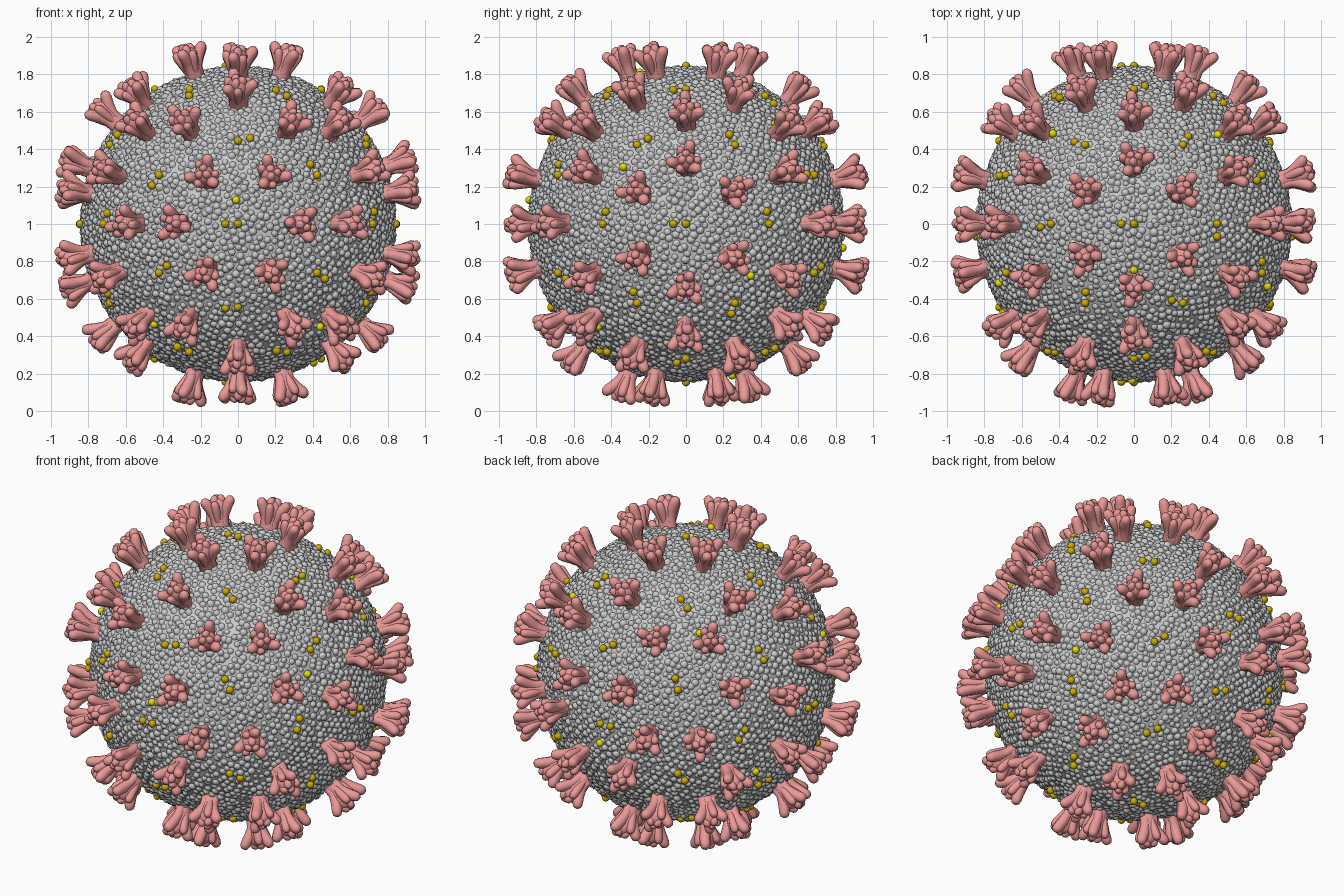
import bpy, bmesh, math, random
from mathutils import Vector, Matrix

if "Cube" in bpy.data.objects:
    bpy.data.objects.remove(bpy.data.objects["Cube"])

random.seed(4)
PHI = (1 + 5 ** 0.5) / 2
CENTRE = Vector((0, 0, 1))


def material(name, rgb):
    m = bpy.data.materials.new(name)
    m.diffuse_color = (*rgb, 1)
    m.use_nodes = True
    m.node_tree.nodes["Principled BSDF"].inputs["Base Color"].default_value = m.diffuse_color
    return m


def add_object(name, mesh, mat=None):
    if mat and not mesh.materials:
        mesh.materials.append(mat)
    ob = bpy.data.objects.new(name, mesh)
    bpy.context.collection.objects.link(ob)
    return ob


def mesh_from(name, verts, faces):
    me = bpy.data.meshes.new(name)
    me.from_pydata(verts, [], faces)
    me.shade_smooth()
    return me


def turn(direction, spin):
    return direction.to_track_quat('Z', 'Y').to_matrix() @ Matrix.Rotation(spin, 3, 'Z')


def tube(verts, faces, rings, n, angle=0.0):
    """Loft circles (radial offset, height, radius, tilt) turned to an angle."""
    start = len(verts)
    rot = Matrix.Rotation(angle, 3, 'Z')
    for off, h, r, tilt in rings:
        for k in range(n):
            a = math.tau * k / n
            p = Vector((r * math.cos(a), r * math.sin(a), 0))
            p = Matrix.Rotation(tilt, 3, 'Y') @ p + Vector((off, 0, h))
            verts.append(rot @ p)
    for i in range(len(rings) - 1):
        for k in range(n):
            a, b = start + i * n + k, start + i * n + (k + 1) % n
            faces.append((a, b, b + n, a + n))
    last = start + (len(rings) - 1) * n
    faces.append(tuple(range(last, last + n)))


# symmetry directions of the icosahedral layout
def cyclic(a, b, c):
    pts = set()
    for s in (1, -1):
        for t in (1, -1):
            for u in (1, -1):
                v = (s * a, t * b, u * c)
                for i in range(3):
                    pts.add(tuple(round(q, 6) + 0.0 for q in v[i:] + v[:i]))
    return [Vector(p).normalized() for p in sorted(pts)]


corners = cyclic(PHI, 1, 0)                                  # 12 five-fold axes
faces20 = cyclic(PHI, 0, 1 / PHI) + cyclic(1, 1, 1)          # 20 three-fold axes
unique = {tuple(round(q, 4) for q in v): v for v in faces20}
faces20 = list(unique.values())
edges30 = [(a + b).normalized() for i, a in enumerate(corners)
           for b in corners[i + 1:] if a.dot(b) > 0.4]       # 30 two-fold axes

# membrane core
bm = bmesh.new()
bmesh.ops.create_uvsphere(bm, u_segments=64, v_segments=32, radius=0.832)
core = bpy.data.meshes.new("membrane_core")
bm.to_mesh(core)
bm.free()
core.shade_smooth()
add_object("membrane_core", core).location = CENTRE

# membrane grains: small domes packed over the sphere
verts, faces = [], []
COUNT, SIDES = 5600, 7
golden = math.pi * (3 - 5 ** 0.5)
for i in range(COUNT):
    z = 1 - 2 * (i + 0.5) / COUNT
    s = math.sqrt(1 - z * z)
    d = Vector((s * math.cos(golden * i), s * math.sin(golden * i), z))
    d = (d + Vector([random.uniform(-0.012, 0.012) for _ in range(3)])).normalized()
    r = random.uniform(0.019, 0.026)
    base = d * (0.824 + random.uniform(-0.004, 0.004))
    m = turn(d, random.random() * 6)
    o = len(verts)
    verts.append(base + d * r)
    for ang in (0.75, 1.5):
        for k in range(SIDES):
            a = math.tau * k / SIDES
            verts.append(base + m @ Vector((r * math.sin(ang) * math.cos(a),
                                            r * math.sin(ang) * math.sin(a),
                                            r * math.cos(ang))))
    for k in range(SIDES):
        a, b = o + 1 + k, o + 1 + (k + 1) % SIDES
        faces.append((o, a, b))
        faces.append((a, a + SIDES, b + SIDES, b))
add_object("membrane_grains", mesh_from("membrane_grains", verts, faces)).location = CENTRE

# spike: stalk, three splayed lobes and three inner ridges
verts, faces = [], []
tube(verts, faces, [(0, 0.80, 0.050, 0), (0, 0.88, 0.046, 0), (0, 0.93, 0.054, 0),
                    (0, 0.97, 0.052, 0), (0, 0.995, 0.032, 0), (0, 1.004, 0.010, 0)], 12)
for k in range(3):
    a = math.tau * k / 3
    tube(verts, faces, [(0.028, 0.80, 0.027, 0), (0.028, 0.89, 0.029, 0.15),
                        (0.050, 0.940, 0.032, 0.6), (0.079, 0.981, 0.030, 0.65),
                        (0.091, 0.997, 0.023, 0.65), (0.096, 1.004, 0.010, 0.65)], 10, a)
    tube(verts, faces, [(0.030, 0.86, 0.016, 0.1), (0.044, 0.92, 0.025, 0.3),
                        (0.060, 0.962, 0.025, 0.4), (0.067, 0.980, 0.018, 0.4),
                        (0.070, 0.986, 0.007, 0.4)], 8, a + 0.75)
    tube(verts, faces, [(0.020, 0.95, 0.026, 0), (0.024, 0.995, 0.024, 0),
                        (0.022, 1.012, 0.017, 0), (0.020, 1.018, 0.006, 0)], 8, a + 0.25)
spike_mesh = mesh_from("spike", verts, faces)
pink = material("spike_pink", (0.82, 0.32, 0.31))

spike_dirs = list(faces20)
for c in corners:
    spike_dirs += [(c + f).normalized() for f in faces20 if c.dot(f) > 0.7]
for i, d in enumerate(spike_dirs):
    ob = add_object(f"spike_{i:02d}", spike_mesh, pink)
    ob.matrix_world = Matrix.Translation(CENTRE) @ turn(d, random.random() * math.tau).to_4x4()


# small protein beads on the membrane
def bead_mesh(name):
    b = bmesh.new()
    bmesh.ops.create_uvsphere(b, u_segments=14, v_segments=8, radius=0.022)
    me = bpy.data.meshes.new(name)
    b.to_mesh(me)
    b.free()
    me.shade_smooth()
    return me


amber, yellow = material("amber", (0.62, 0.42, 0.0)), material("yellow", (0.8, 0.75, 0.0))
pair_mesh, single_mesh = bead_mesh("paired_bead"), bead_mesh("single_bead")
for i, d in enumerate(corners + edges30):
    side = turn(d, random.random() * math.tau) @ Vector((0.08, 0, 0))
    if max(abs(q) for q in d) > 0.99:
        side = Vector((0, -0.08, 0)) if abs(d.x) > 0.9 else Vector((-0.08, 0, 0))
    for j, p in enumerate((d, (d + side).normalized())):
        add_object(f"paired_bead_{i:02d}_{j}", pair_mesh, amber).location = CENTRE + p * 0.846

singles = [(-0.01, -0.85, 0.13), (0.727, -0.34, 0.31), (-0.73, -0.32, 0.31),
           (0.44, -0.47, -0.55), (-0.44, 0.49, 0.55), (0.46, 0.49, 0.55),
           (0, -0.25, 0.82), (0.73, 0.35, -0.28), (-0.73, 0.34, -0.31),
           (0.01, 0.85, -0.13), (-0.46, -0.49, -0.55), (0, 0.25, -0.82)]
for i, p in enumerate(singles):
    add_object(f"single_bead_{i:02d}", single_mesh, yellow).location = \
        CENTRE + Vector(p).normalized() * 0.846
